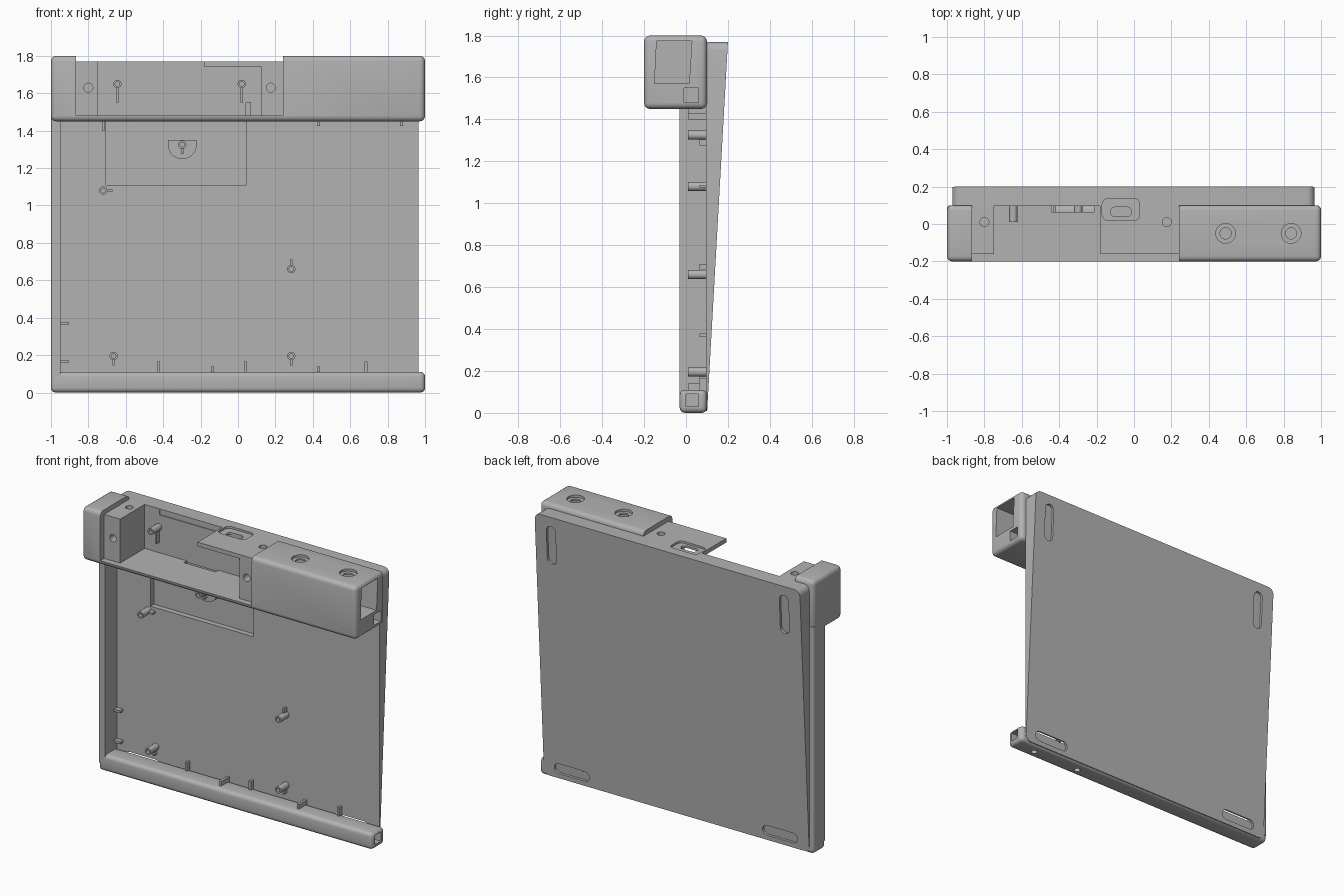
import bpy, bmesh, math

cube = bpy.data.objects.get("Cube")
if cube:
    bpy.data.objects.remove(cube, do_unlink=True)

grey = bpy.data.materials.new("plain_grey")
grey.use_nodes = True
GREY = (0.45, 0.45, 0.45, 1)
grey.diffuse_color = GREY
grey.node_tree.nodes["Principled BSDF"].inputs["Base Color"].default_value = GREY


def prism(name, pts, axis, a, b):
    """Extrude a closed 2D outline along an axis from a to b."""
    bm = bmesh.new()

    def place(p, d):
        u, v = p
        return {"x": (d, u, v), "y": (u, d, v), "z": (u, v, d)}[axis]
    low = [bm.verts.new(place(p, a)) for p in pts]
    high = [bm.verts.new(place(p, b)) for p in pts]
    bm.faces.new(low)
    bm.faces.new(high)
    for i in range(len(pts)):
        j = (i + 1) % len(pts)
        bm.faces.new((low[i], low[j], high[j], high[i]))
    bmesh.ops.recalc_face_normals(bm, faces=bm.faces)
    mesh = bpy.data.meshes.new(name)
    bm.to_mesh(mesh)
    bm.free()
    ob = bpy.data.objects.new(name, mesh)
    mesh.materials.append(grey)
    bpy.context.collection.objects.link(ob)
    return ob


def box(name, x, y, z):
    return prism(name, [(x[0], y[0]), (x[1], y[0]), (x[1], y[1]), (x[0], y[1])], "z", *z)


def stadium(cu, cv, half, r, upright=False, n=12):
    """Outline of a round-ended slot; half = 0 gives a circle."""
    pts = []
    for side in (1, -1):
        for i in range(n + 1 if half else n):
            t = math.pi * (i / n - 0.5) + (0 if side > 0 else math.pi)
            u, v = side * half + r * math.cos(t), r * math.sin(t)
            pts.append((cu - v, cv + u) if upright else (cu + u, cv + v))
    return pts


def apply(ob):
    bpy.ops.object.select_all(action="DESELECT")
    bpy.context.view_layer.objects.active = ob
    ob.select_set(True)
    for m in list(ob.modifiers):
        bpy.ops.object.modifier_apply(modifier=m.name)


def bevel(ob, width, segments=4, edge_rule=None):
    bm = bmesh.new()
    bm.from_mesh(ob.data)
    edges = [e for e in bm.edges if edge_rule is None or edge_rule(*[v.co for v in e.verts])]
    bmesh.ops.bevel(bm, geom=edges, offset=width, segments=segments, profile=0.5, affect="EDGES")
    bm.to_mesh(ob.data)
    bm.free()


def cut(ob, *cutters):
    for c in cutters:
        m = ob.modifiers.new("cut", "BOOLEAN")
        m.operation, m.solver, m.object = "DIFFERENCE", "EXACT", c
        apply(ob)


def drop(cutters):
    for c in cutters:
        bpy.data.objects.remove(c, do_unlink=True)


INNER = 0.095          # front surface of the back panel
TOP = 1.77             # top of panel and mounts

# Wedge-shaped back panel with rounded corners
panel = prism("back_panel", [(INNER, 0.01), (0.101, 0.01), (0.2, TOP), (INNER, TOP)], "x", -0.97, 0.965)
bevel(panel, 0.04, 5, lambda a, b: abs(a.x - b.x) < 0.001 and abs(a.z - b.z) < 0.001)

# Lower lip and left wall
lip = box("bottom_lip", (-1, 1), (-0.03, 0.1), (0, 0.11))
bevel(lip, 0.025)
wall = box("left_wall", (-1, -0.95), (-0.03, 0.1), (0.05, 1.5))
bevel(wall, 0.015, 3, lambda a, b: abs(a.z - b.z) > 1 and a.x < -0.99)

# Slots for feet on the back
slope = math.atan(0.099 / 1.75)
feet = []
for s in (-1, 1):
    upper = prism("foot_cutter", stadium(0, 0, 0.095, 0.033, True), "y", -0.015, 0.1)
    upper.location = (s * 0.85, 0.189, 1.58)
    lower = prism("foot_cutter", stadium(0, 0, 0.095, 0.033), "y", -0.015, 0.1)
    lower.location = (s * 0.76, 0.104, 0.075)
    for f in (upper, lower):
        f.rotation_euler.x = -slope
    feet += [upper, lower]
bpy.context.view_layer.update()
cut(panel, *feet)
cut(lip, feet[1], feet[3])
drop(feet)

# Shallow rectangular recess and top groove in the panel
tools = [box("recess_cutter", (-0.705, 0.045), (0, 0.13), (1.11, 1.47)),
         box("groove_cutter", (-0.64, -0.19), (0, 0.101), (1.73, 1.762))]
cut(panel, *tools)
drop(tools)

# Upper housing: open bay, end windows and button holes
housing = box("upper_housing", (-1, 1), (-0.2, 0.1), (1.45, 1.8))
bevel(housing, 0.028)
tools = [box("bay_cutter", (-0.865, 0.24), (-0.3, 0.2), (1.48, 2)),
         box("floor_notch_cutter", (-0.44, -0.21), (0.065, 0.2), (1.4, 1.6)),
         prism("window_cutter", [(-0.15, 1.57), (0.015, 1.57), (0.028, 1.775), (-0.14, 1.775)],
               "x", 0.32, 1.1),
         box("port_cutter", (0.32, 1.1), (-0.01, 0.06), (1.48, 1.55))]
for x in (0.49, 0.84):
    tools += [prism("sink_cutter", stadium(x, -0.05, 0, 0.053), "z", 1.785, 1.9),
              prism("hole_cutter", stadium(x, -0.05, 0, 0.03), "z", 1.7, 1.9)]
cut(housing, *tools)
drop(tools)

# Channel and drain holes in the lip
tools = [box("channel_cutter", (0.4, 1.1), (0, 0.06), (0.03, 0.09))]
tools += [prism("drain_cutter", stadium(x, 0.03, 0, 0.02), "z", -0.1, 0.05) for x in (0.49, 0.84)]
cut(lip, *tools)
drop(tools)

# Mount blocks at both ends of the bay, each with a front and a top hole
blocks = []
for name, x0, hx in (("left_mount", -0.868, -0.8), ("right_mount", 0.122, 0.175)):
    block = box(name, (x0, x0 + 0.12), (-0.16, 0.1), (1.475, TOP))
    tools = [prism("bolt_cutter", stadium(hx, 1.63, 0, 0.024), "y", -0.3, -0.08),
             prism("bolt_cutter", stadium(hx, 0.01, 0, 0.024), "z", 1.68, 1.9)]
    cut(block, *tools)
    drop(tools)
    blocks.append(block)

# Thin top plate with a slot in a shallow rounded surround
plate = box("top_plate", (-0.182, 0.13), (-0.16, 0.1), (1.743, TOP))
surround = box("surround_cutter", (-0.17, 0.03), (0.02, 0.135), (1.757, 1.9))
bevel(surround, 0.03, 4, lambda a, b: abs(a.z - b.z) > 0.1)
slot = prism("slot_cutter", stadium(-0.07, 0.065, 0.032, 0.025), "z", 1.6, 1.9)
cut(plate, surround, slot)
cut(panel, surround)
drop([surround, slot])

# Half-round pad behind the middle peg
pad = [(-0.298 + 0.077 * math.cos(t), 1.325 + 0.077 * math.sin(t))
       for t in [math.pi * (1 + i / 16) for i in range(17)]]
prism("peg_pad", pad + [(-0.221, 1.35), (-0.375, 1.35)], "y", INNER, 0.135)

# Hollow screw pegs, each with a stiffening tab: x, z, tab direction, tab reach
PEGS = [(-0.72, 1.08, (1, 0), 0.05), (0.285, 0.66, (0, 1), 0.05),
        (-0.665, 0.195, (0, -1), 0.05), (0.285, 0.195, (0, -1), 0.05),
        (-0.298, 1.325, (0, -1), 0.05), (-0.645, 1.65, (0, -1), 0.1),
        (0.02, 1.65, (0, -1), 0.1)]
for x, z, (dx, dz), reach in PEGS:
    peg = prism("screw_peg", stadium(x, z, 0, 0.022), "y", 0.01, 0.1)
    bore = prism("bore_cutter", stadium(x, z, 0, 0.012), "y", -0.1, 0.08)
    cut(peg, bore)
    drop([bore])
    xs = sorted((x + dx * 0.015 - dz * 0.006, x + dx * reach + dz * 0.006))
    zs = sorted((z + dz * 0.015 - dx * 0.006, z + dz * reach + dx * 0.006))
    box("peg_tab", xs, (0.065, 0.1), zs)

# Small locating ribs along the lip, the left wall and the housing
for x in (-0.425, 0.04, 0.685):
    box("lip_rib", (x - 0.008, x + 0.008), (0.065, 0.1), (0.1, 0.165))
for x in (-0.137, 0.43):
    box("lip_long_rib", (x - 0.008, x + 0.008), (0.01, 0.1), (0.1, 0.14))
for z in (0.165, 0.37):
    box("wall_rib", (-0.96, -0.905), (0.065, 0.1), (z - 0.008, z + 0.008))
for x, z in ((-0.72, 1.4), (0.43, 1.425), (0.875, 1.425)):
    box("housing_rib", (x - 0.008, x + 0.008), (0.01, 0.1), (z, 1.46))
box("bay_rib", (0.04, 0.07), (0.06, 0.1), (1.475, 1.55))

# Smooth the rounded edges, keep the sharp ones
bpy.ops.object.select_all(action="DESELECT")
for ob in bpy.context.collection.objects:
    if ob.type == "MESH":
        ob.select_set(True)
        bpy.context.view_layer.objects.active = ob
bpy.ops.object.shade_smooth_by_angle(angle=math.radians(35))
